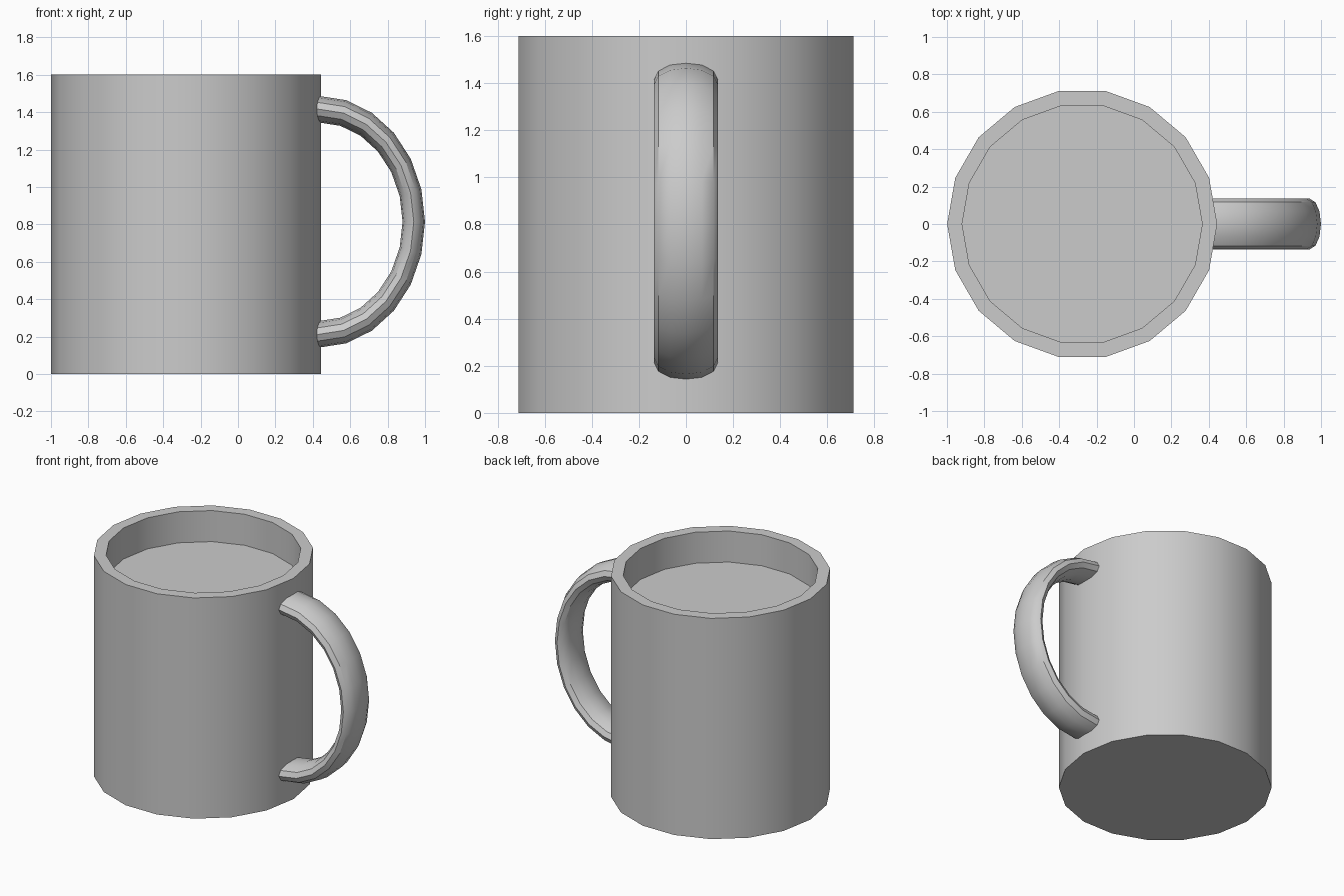
import bpy, bmesh
from math import sin, cos, radians, tau

if "Cube" in bpy.data.objects:
    bpy.data.objects.remove(bpy.data.objects["Cube"])

CUP_X, SIDES = -0.277, 18
R_OUT, R_IN, HEIGHT = 0.722, 0.642, 1.6


def circle(bm, r, z):
    return [bm.verts.new((CUP_X + r * cos(tau * i / SIDES), r * sin(tau * i / SIDES), z))
            for i in range(SIDES)]


def bridge(bm, a, b):
    n = len(a)
    for i in range(n):
        j = (i + 1) % n
        bm.faces.new((a[i], a[j], b[j], b[i]))


def finish(bm, name):
    bmesh.ops.recalc_face_normals(bm, faces=bm.faces)
    mesh = bpy.data.meshes.new(name)
    bm.to_mesh(mesh)
    bm.free()
    obj = bpy.data.objects.new(name, mesh)
    bpy.context.collection.objects.link(obj)
    bpy.ops.object.select_all(action='DESELECT')
    obj.select_set(True)
    bpy.context.view_layer.objects.active = obj
    bpy.ops.object.shade_smooth_by_angle(angle=radians(35))
    return obj


# Cup: outer wall, rim, inner wall and floor
bm = bmesh.new()
rings = [circle(bm, r, z) for r, z in
         ((R_OUT, 0), (R_OUT, HEIGHT), (R_IN, HEIGHT), (R_IN, 0.08))]
for a, b in zip(rings, rings[1:]):
    bridge(bm, a, b)
bm.faces.new(rings[0])
bm.faces.new(rings[-1])
finish(bm, "cup")

# Drink surface just below the rim
bm = bmesh.new()
bm.faces.new(circle(bm, R_IN, 1.375))
finish(bm, "drink")

# Handle: half of a squashed ring with a wide oval section, ends set into the wall
HX, HZ, MAJOR, THICK, WIDE, SQUASH = 0.431, 0.814, 0.602, 0.071, 0.135, 0.845
STEPS, SECTION = 12, 12
bm = bmesh.new()
sections = []
for k in range(-1, STEPS + 2):
    t = radians(-90 + 180 * min(max(k, 0), STEPS) / STEPS)
    inset = 0.04 if k in (-1, STEPS + 1) else 0
    ring = []
    for i in range(SECTION):
        p = tau * i / SECTION
        r = MAJOR + THICK * cos(p)
        ring.append(bm.verts.new((HX - inset + SQUASH * r * cos(t), WIDE * sin(p), HZ + r * sin(t))))
    sections.append(ring)
for a, b in zip(sections, sections[1:]):
    bridge(bm, a, b)
bm.faces.new(sections[0])
bm.faces.new(sections[-1])
handle = finish(bm, "handle")
handle.data.shade_smooth()
